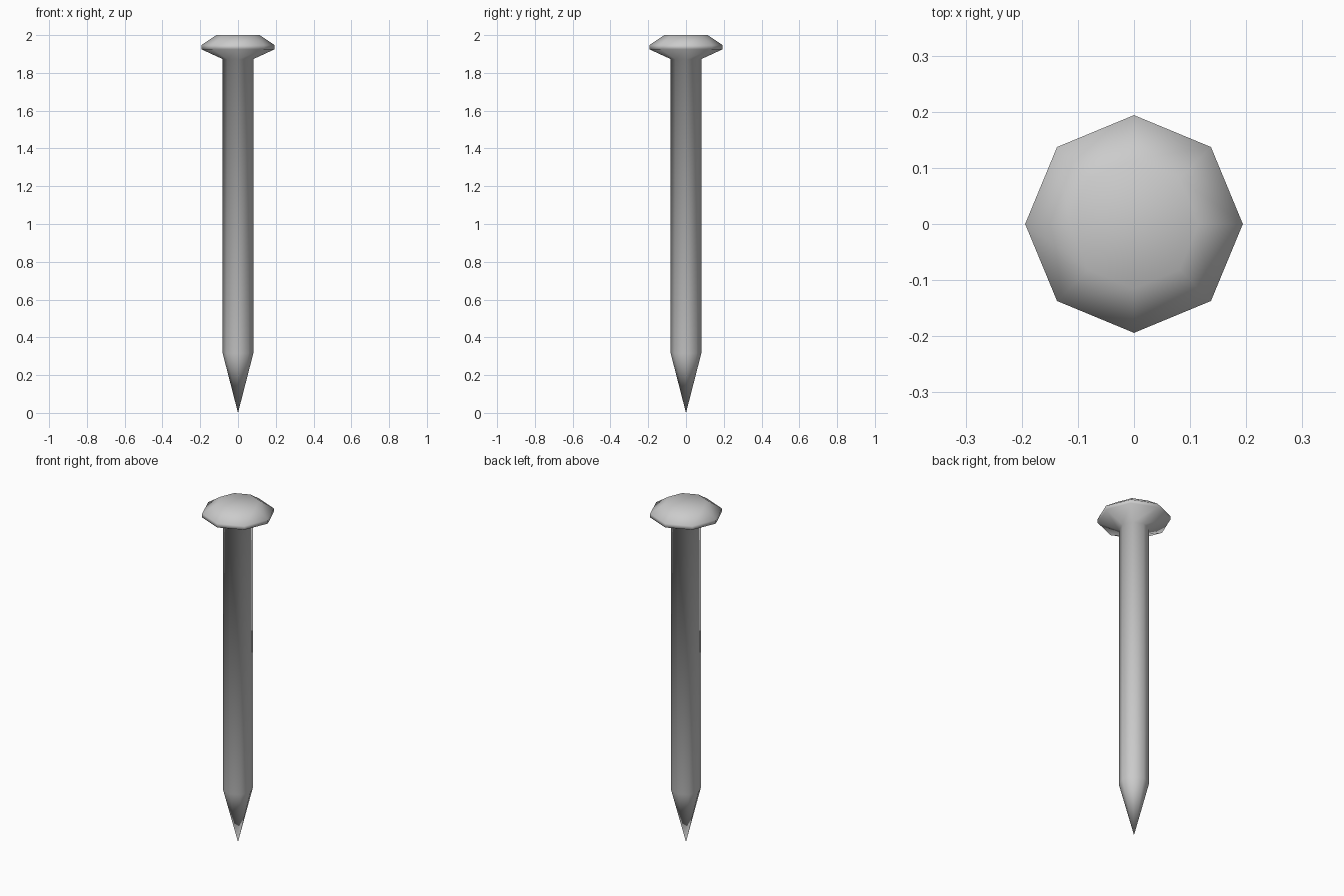
import bpy
import bmesh
import math

if "Cube" in bpy.data.objects:
    bpy.data.objects.remove(bpy.data.objects["Cube"])

SIDES = 8

# Nail profile from point to head: (radius, height)
profile = [(0.081, 0.315), (0.081, 1.873), (0.194, 1.925), (0.194, 1.947), (0.115, 2.0)]

bm = bmesh.new()
tip = bm.verts.new((0, 0, 0))


def ring(radius, z):
    return [bm.verts.new((radius * math.cos(2 * math.pi * i / SIDES),
                          radius * math.sin(2 * math.pi * i / SIDES), z))
            for i in range(SIDES)]


rings = [ring(r, z) for r, z in profile]

# Pointed tip
for i in range(SIDES):
    bm.faces.new((tip, rings[0][(i + 1) % SIDES], rings[0][i]))

# Shaft and bevelled head
for low, high in zip(rings, rings[1:]):
    for i in range(SIDES):
        j = (i + 1) % SIDES
        bm.faces.new((low[i], low[j], high[j], high[i]))

# Flat striking face
bm.faces.new(rings[-1])
bmesh.ops.recalc_face_normals(bm, faces=bm.faces)

# The whole nail is softly shaded across its eight sides
for face in bm.faces:
    face.smooth = True

mesh = bpy.data.meshes.new("nail")
bm.to_mesh(mesh)
bm.free()
bpy.context.collection.objects.link(bpy.data.objects.new("nail", mesh))
